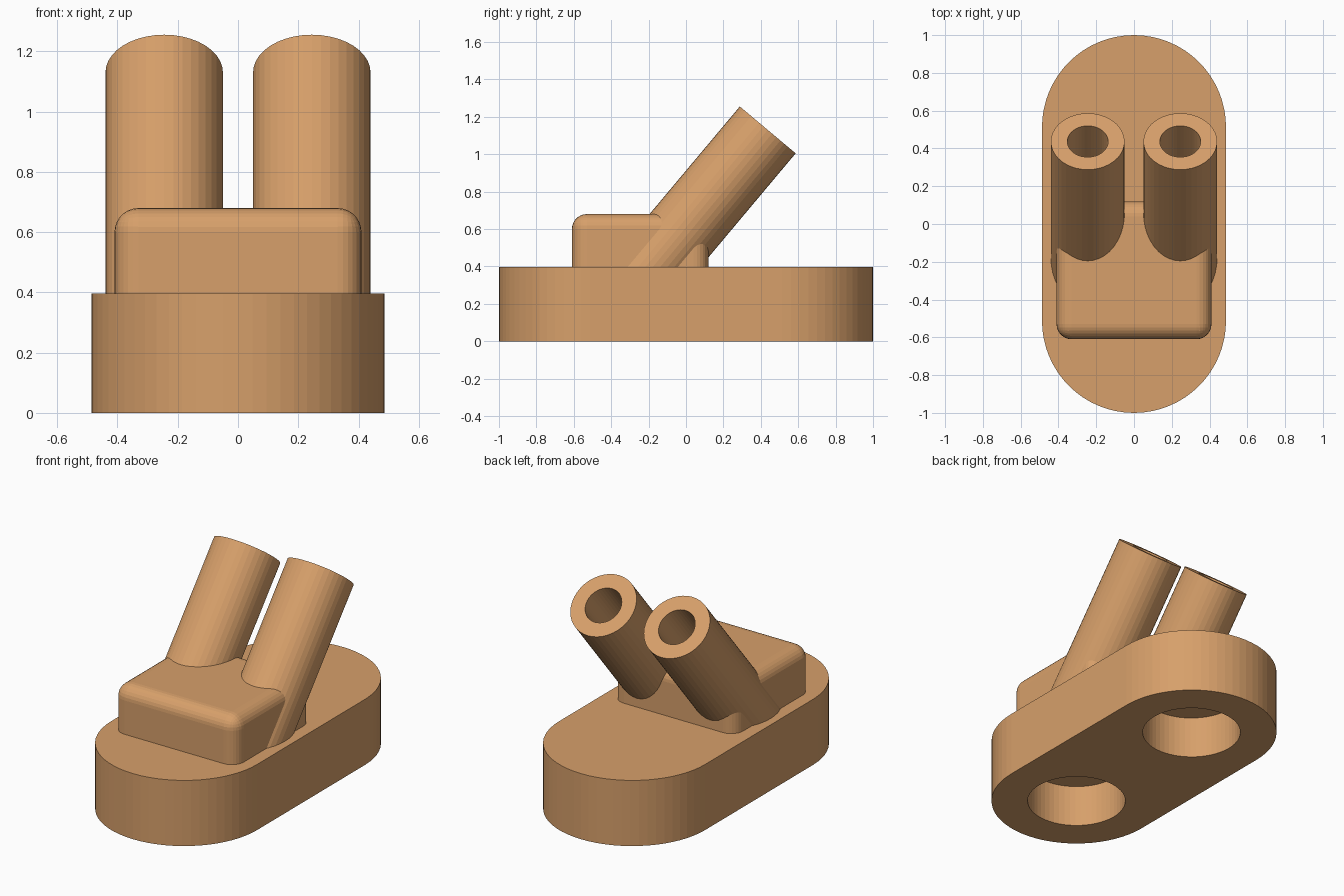
import bpy, bmesh, math
from mathutils import Matrix, Vector

if "Cube" in bpy.data.objects:
    bpy.data.objects.remove(bpy.data.objects["Cube"])

HALF_W, END_Y, BASE_H = 0.487, 0.513, 0.396
TILT = math.radians(40)
TUBE_X, TUBE_TOP = 0.245, Vector((0, 0.437, 1.13))

tan = bpy.data.materials.new("tan")
tan.diffuse_color = (0.68, 0.35, 0.145, 1)
tan.use_nodes = True
tan.node_tree.nodes["Principled BSDF"].inputs["Base Color"].default_value = tan.diffuse_color


def finish(name, bm):
    bmesh.ops.recalc_face_normals(bm, faces=bm.faces)
    mesh = bpy.data.meshes.new(name)
    bm.to_mesh(mesh)
    bm.free()
    mesh.materials.append(tan)
    obj = bpy.data.objects.new(name, mesh)
    bpy.context.collection.objects.link(obj)
    return obj


def cylinder(name, radius, length, matrix, sides):
    """Cylinder running from local z = 0 to z = length."""
    bm = bmesh.new()
    bmesh.ops.create_cone(bm, cap_ends=True, segments=sides, radius1=radius,
                          radius2=radius, depth=length,
                          matrix=matrix @ Matrix.Translation((0, 0, length / 2)))
    return finish(name, bm)


def combine(target, other, operation):
    """Apply a boolean and remove the helper object."""
    mod = target.modifiers.new(operation, 'BOOLEAN')
    mod.operation, mod.solver, mod.object = operation, 'EXACT', other
    bpy.context.view_layer.objects.active = target
    bpy.ops.object.modifier_apply(modifier=mod.name)
    bpy.data.objects.remove(other, do_unlink=True)


# Base: extruded slot outline with two rounded ends
bm = bmesh.new()
N = 32
ring = []
for centre, start in ((END_Y, 0), (-END_Y, math.pi)):
    for i in range(N + 1):
        a = start + math.pi * i / N
        ring.append(bm.verts.new((HALF_W * math.cos(a),
                                  centre + HALF_W * math.sin(a), 0)))
face = bm.faces.new(ring)
top = bmesh.ops.extrude_face_region(bm, geom=[face])["geom"]
bmesh.ops.translate(bm, vec=(0, 0, BASE_H),
                    verts=[g for g in top if isinstance(g, bmesh.types.BMVert)])
body = finish("tube_holder_base", bm)

# Block: rounded everywhere except its sunken underside
bm = bmesh.new()
bmesh.ops.create_cube(bm, size=1, matrix=Matrix.Translation((0, -0.245, 0.49))
                      @ Matrix.Diagonal((0.82, 0.73, 0.38, 1)))
edges = [e for e in bm.edges if max(v.co.z for v in e.verts) > 0.5]
bmesh.ops.bevel(bm, geom=edges, offset=0.08, segments=7, profile=0.5,
                affect='EDGES')
combine(body, finish("block", bm), 'UNION')

# Leaning tubes, ending inside the base
axis = Vector((0, math.sin(TILT), math.cos(TILT)))
lean = Matrix.Rotation(-TILT, 4, 'X')


def tube_frame(side, length):
    foot = TUBE_TOP - axis * length + Vector((side * TUBE_X, 0, 0))
    return Matrix.Translation(foot) @ lean


for side in (-1, 1):
    combine(body, cylinder("tube", 0.195, 1.13, tube_frame(side, 1.13), 40), 'UNION')

# Bores down the tubes
for side in (-1, 1):
    combine(body, cylinder("bore", 0.108, 1.0, tube_frame(side, 0.95), 40),
            'DIFFERENCE')

# Blind round pockets under the base
for y in (-END_Y, END_Y):
    combine(body, cylinder("pocket", 0.28, 0.357,
                           Matrix.Translation((0, y, -0.1)), 56), 'DIFFERENCE')
